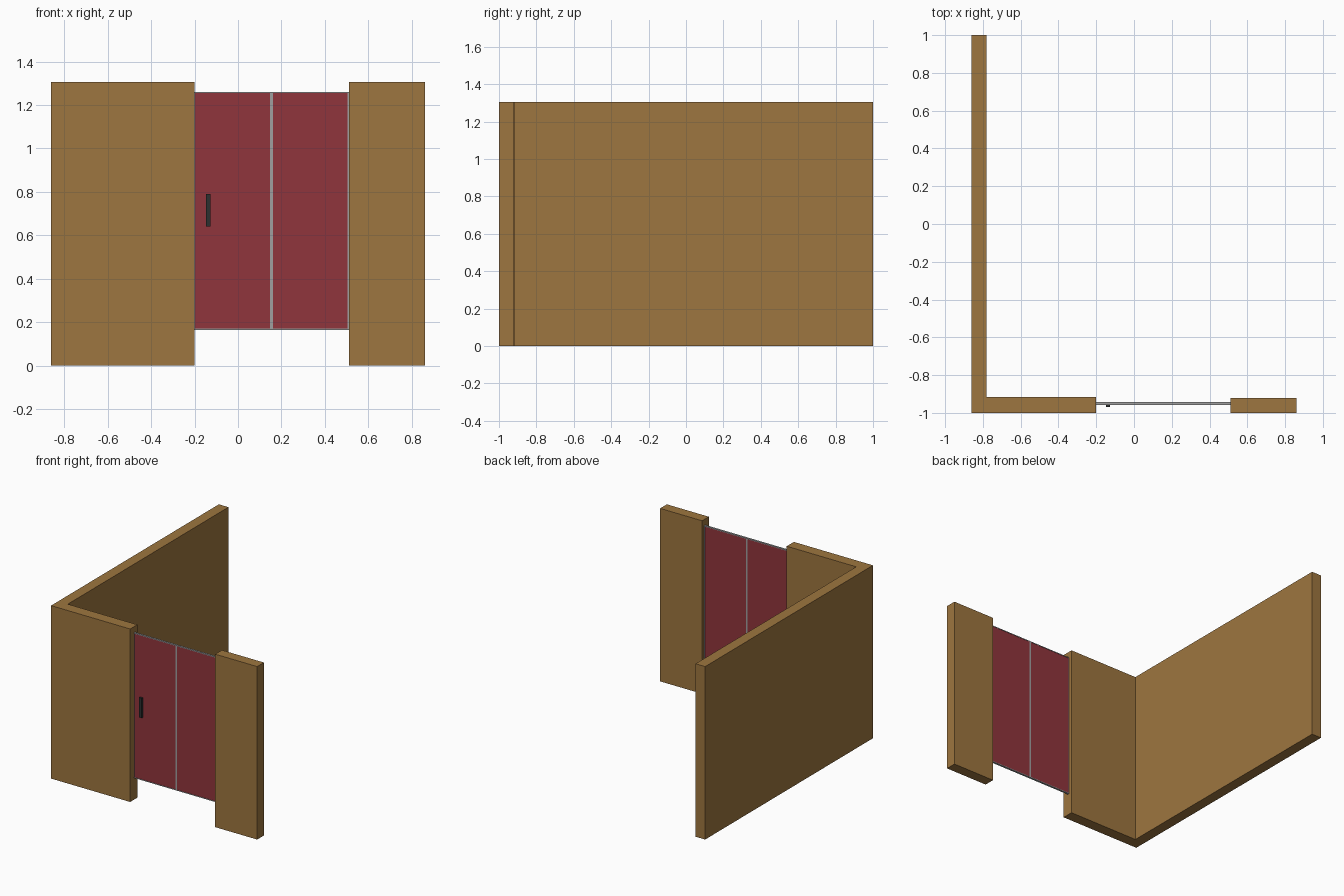
import bpy, bmesh

if "Cube" in bpy.data.objects:
    bpy.data.objects.remove(bpy.data.objects["Cube"])


def material(name, color):
    m = bpy.data.materials.new(name)
    m.diffuse_color = (*color, 1)
    m.use_nodes = True
    m.node_tree.nodes["Principled BSDF"].inputs["Base Color"].default_value = m.diffuse_color
    return m


WOOD = material("wood", (0.34, 0.18, 0.05))
RED = material("red_panel", (0.28, 0.035, 0.045))
DARK = material("dark_metal", (0.025, 0.03, 0.03))
GREY = material("grey_metal", (0.35, 0.35, 0.35))


def prism(name, outline, z0, z1, mat):
    """Extrude a flat outline in xy from z0 up to z1."""
    bm = bmesh.new()
    face = bm.faces.new([bm.verts.new((x, y, z0)) for x, y in outline])
    ext = bmesh.ops.extrude_face_region(bm, geom=[face])
    top = [v for v in ext["geom"] if isinstance(v, bmesh.types.BMVert)]
    bmesh.ops.translate(bm, verts=top, vec=(0, 0, z1 - z0))
    bmesh.ops.recalc_face_normals(bm, faces=bm.faces)
    mesh = bpy.data.meshes.new(name)
    bm.to_mesh(mesh)
    bm.free()
    mesh.materials.append(mat)
    obj = bpy.data.objects.new(name, mesh)
    bpy.context.collection.objects.link(obj)
    return obj


def box(name, x, y, z, mat):
    return prism(name, [(x[0], y[0]), (x[1], y[0]), (x[1], y[1]), (x[0], y[1])], *z, mat)


# Walls: L-shaped corner and free-standing pier
H = 1.305
prism("corner_wall", [(-0.86, -1), (-0.2, -1), (-0.2, -0.915), (-0.78, -0.915),
                      (-0.78, 1), (-0.86, 1)], 0, H, WOOD)
box("right_pier", (0.51, 0.86), (-1, -0.92), (0, H), WOOD)

# Door frame: rails, side stiles and centre divider
X0, X1, Z0, Z1, T = -0.2, 0.51, 0.165, 1.26, 0.006
FY = (-0.957, -0.942)
for name, z in (("bottom_rail", Z0), ("top_rail", Z1 - T)):
    box(name, (X0, X1), FY, (z, z + T), GREY)
MID = (0.148, 0.160)
for name, x in (("left_stile", (X0, X0 + 0.003)), ("centre_divider", MID),
                ("right_stile", (X1 - T, X1))):
    box(name, x, FY, (Z0 + T, Z1 - T), GREY)

# Red door panels
for name, x in (("left_door_panel", (X0 + 0.003, MID[0])),
                ("right_door_panel", (MID[1], X1 - T))):
    box(name, x, (-0.955, -0.944), (Z0 + T, Z1 - T), RED)

# Pull handle on the front
box("door_handle", (-0.148, -0.126), (-0.968, -0.955), (0.64, 0.79), DARK)
